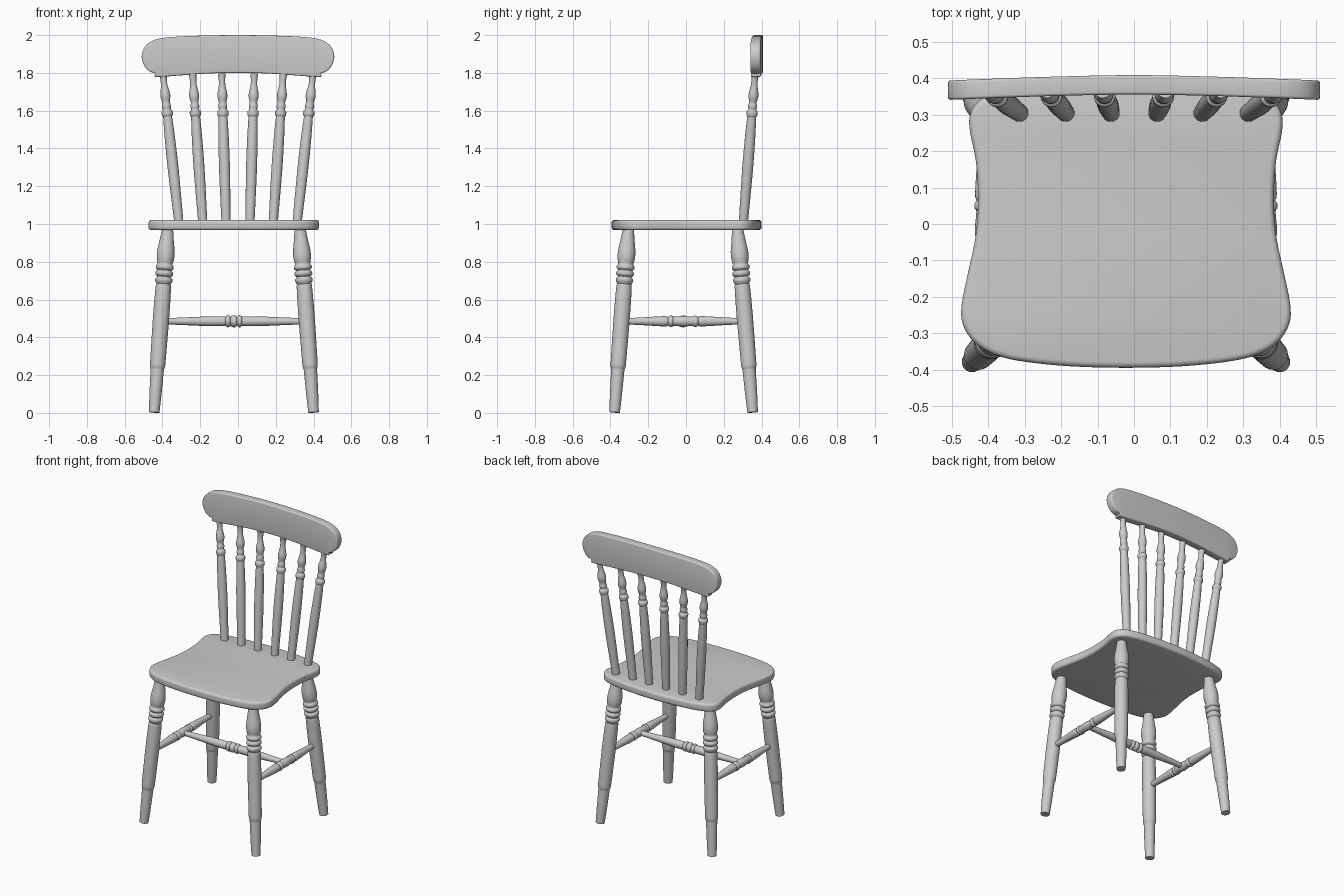
import bpy, bmesh, math
from mathutils import Vector

if "Cube" in bpy.data.objects:
    bpy.data.objects.remove(bpy.data.objects["Cube"])

CX = -0.022  # the seat and legs sit slightly left of the back rest


def spline(pts, steps, closed=False):
    """Smooth Catmull-Rom curve through 2D points."""
    n, out = len(pts), []
    get = (lambda i: Vector(pts[i % n])) if closed else (lambda i: Vector(pts[max(0, min(n - 1, i))]))
    for i in range(n if closed else n - 1):
        p0, p1, p2, p3 = (get(i + k) for k in (-1, 0, 1, 2))
        for s in range(steps):
            t = s / steps
            out.append(0.5 * (2 * p1 + (p2 - p0) * t + (2 * p0 - 5 * p1 + 4 * p2 - p3) * t * t
                              + (3 * p1 - p0 - 3 * p2 + p3) * t ** 3))
    if not closed:
        out.append(get(n - 1))
    return out


def finish(bm, name, angle=40):
    bmesh.ops.recalc_face_normals(bm, faces=bm.faces)
    me = bpy.data.meshes.new(name)
    bm.to_mesh(me)
    bm.free()
    ob = bpy.data.objects.new(name, me)
    bpy.context.collection.objects.link(ob)
    bpy.ops.object.select_all(action='DESELECT')
    ob.select_set(True)
    bpy.context.view_layer.objects.active = ob
    bpy.ops.object.shade_smooth_by_angle(angle=math.radians(angle))
    return ob


def skin(bm, rings):
    """Join equal rings of points with quads and cap both ends."""
    vs = [[bm.verts.new(p) for p in r] for r in rings]
    n = len(vs[0])
    for a, b in zip(vs, vs[1:]):
        for i in range(n):
            bm.faces.new((a[i], a[(i + 1) % n], b[(i + 1) % n], b[i]))
    bm.faces.new(vs[0][::-1])
    bm.faces.new(vs[-1])


def turned(name, a, b, profile, sides=24, steps=3):
    """Lathe-turned stick from a to b; profile is (fraction, radius)."""
    a, b = Vector(a), Vector(b)
    q = (b - a).to_track_quat('Z', 'Y')
    rings = []
    for t, r in spline(profile, steps):
        c = a.lerp(b, t)
        rings.append([c + q @ Vector((r * math.cos(k * math.tau / sides), r * math.sin(k * math.tau / sides), 0))
                      for k in range(sides)])
    bm = bmesh.new()
    skin(bm, rings)
    return finish(bm, name)


def slab(half, low, high, rnd, place, steps=4):
    """Board with rounded rim from a mirrored half outline."""
    full = half + [(-x, y) for x, y in half[-2:0:-1]]
    o = spline(full, steps, True)
    n = len(o)
    area = sum(o[i].x * o[(i + 1) % n].y - o[(i + 1) % n].x * o[i].y for i in range(n))
    sgn = 1 if area > 0 else -1
    nor = []
    for i in range(n):
        d = (o[(i + 1) % n] - o[i - 1]).normalized()
        nor.append(Vector((d.y, -d.x)) * sgn)
    arc = [k * math.pi / 8 for k in range(5)]
    levels = [(low + rnd * (1 - math.sin(t)), rnd * (1 - math.cos(t))) for t in arc[::-1]]
    levels += [(high - rnd * (1 - math.sin(t)), rnd * (1 - math.cos(t))) for t in arc]
    bm = bmesh.new()
    skin(bm, [[place(p.x - m.x * d, p.y - m.y * d, h) for p, m in zip(o, nor)] for h, d in levels])
    return bm


# Seat: waisted board with rounded edges
seat = [(0, -0.394), (0.15, -0.39), (0.28, -0.377), (0.36, -0.358), (0.415, -0.325), (0.447, -0.275),
        (0.45, -0.22), (0.432, -0.13), (0.413, -0.04), (0.405, 0.06), (0.411, 0.17), (0.427, 0.25),
        (0.428, 0.295), (0.41, 0.33), (0.37, 0.357), (0.28, 0.38), (0.14, 0.394), (0, 0.4)]
finish(slab(seat, 0.967, 1.022, 0.016, lambda x, y, h: Vector((x + CX, y, h))), "seat")

# Top rail: scrolled-end board, gently bowed backwards in the middle
rail = [(0, 2.0), (0.2, 1.997), (0.36, 1.989), (0.44, 1.975), (0.49, 1.942), (0.51, 1.89), (0.496, 1.838),
        (0.468, 1.808), (0.44, 1.798), (0.442, 1.786), (0.425, 1.778), (0.3, 1.787), (0.15, 1.797), (0, 1.8)]
bm = slab(rail, 0.355, 0.408, 0.008, lambda x, y, h: Vector((x, h, y)))
for k in range(-8, 9):
    bmesh.ops.bisect_plane(bm, geom=bm.verts[:] + bm.edges[:] + bm.faces[:], dist=1e-5,
                           plane_co=(k * 0.053 + 0.003, 0, 0), plane_no=(1, 0, 0))
for v in bm.verts:
    v.co.y -= 0.015 * (abs(v.co.x) / 0.51) ** 1.5
finish(bm, "top_rail")

# Back spindles fanning out towards the rail
spindle = [(0, .024), (.2, .027), (.4, .029), (.6, .027), (.7, .024), (.715, .024), (.725, .029), (.75, .029),
           (.76, .021), (.785, .024), (.81, .02), (.845, .026), (.875, .025), (.92, .018), (.96, .017), (1, .021)]
for i, (x0, x1) in enumerate([(0.063, 0.086), (0.186, 0.24), (0.312, 0.397)]):
    for side, label in ((-1, "left"), (1, "right")):
        turned(f"back_spindle_{label}_{i + 1}", (side * x0, 0.303, 1.0), (side * x1, 0.366, 1.795), spindle)

# Splayed turned legs
leg = [(0, .028), (.1, .032), (.22, .035), (.235, .036), (.25, .04), (.29, .041), (.5, .043), (.63, .042),
       (.685, .04), (.69, .036), (.705, .045), (.72, .045), (.73, .036), (.74, .046), (.755, .046), (.765, .037),
       (.775, .047), (.79, .046), (.80, .04), (.83, .046), (.87, .046), (.93, .037), (1, .028)]
for s, sl in ((-1, "left"), (1, "right")):
    for y0, y1, fl in ((-0.378, -0.304, "front"), (0.353, 0.272, "back")):
        turned(f"{fl}_leg_{sl}", (CX + s * 0.422, y0, 0.003), (CX + s * 0.35, y1, 0.985), leg)

# Stretchers: two side bars and a ringed cross bar, forming an H
half_bar = [(0, .016), (.15, .02), (.3, .026), (.36, .027), (.375, .023), (.39, .029), (.41, .029), (.425, .024)]
bar = half_bar + [(.5, .028)] + [(1 - t, r) for t, r in half_bar[::-1]]
for s, sl in ((-1, "left"), (1, "right")):
    turned(f"side_stretcher_{sl}", (CX + s * 0.386, -0.335, 0.485), (CX + s * 0.386, 0.305, 0.485), bar)
half_cross = [(0, .016), (.15, .02), (.3, .025), (.43, .026), (.44, .021), (.452, .031), (.467, .031), (.477, .023)]
cross = half_cross + [(.488, .031), (.512, .031)] + [(1 - t, r) for t, r in half_cross[::-1]]
turned("cross_stretcher", (CX - 0.38, -0.015, 0.485), (CX + 0.38, -0.015, 0.485), cross)
